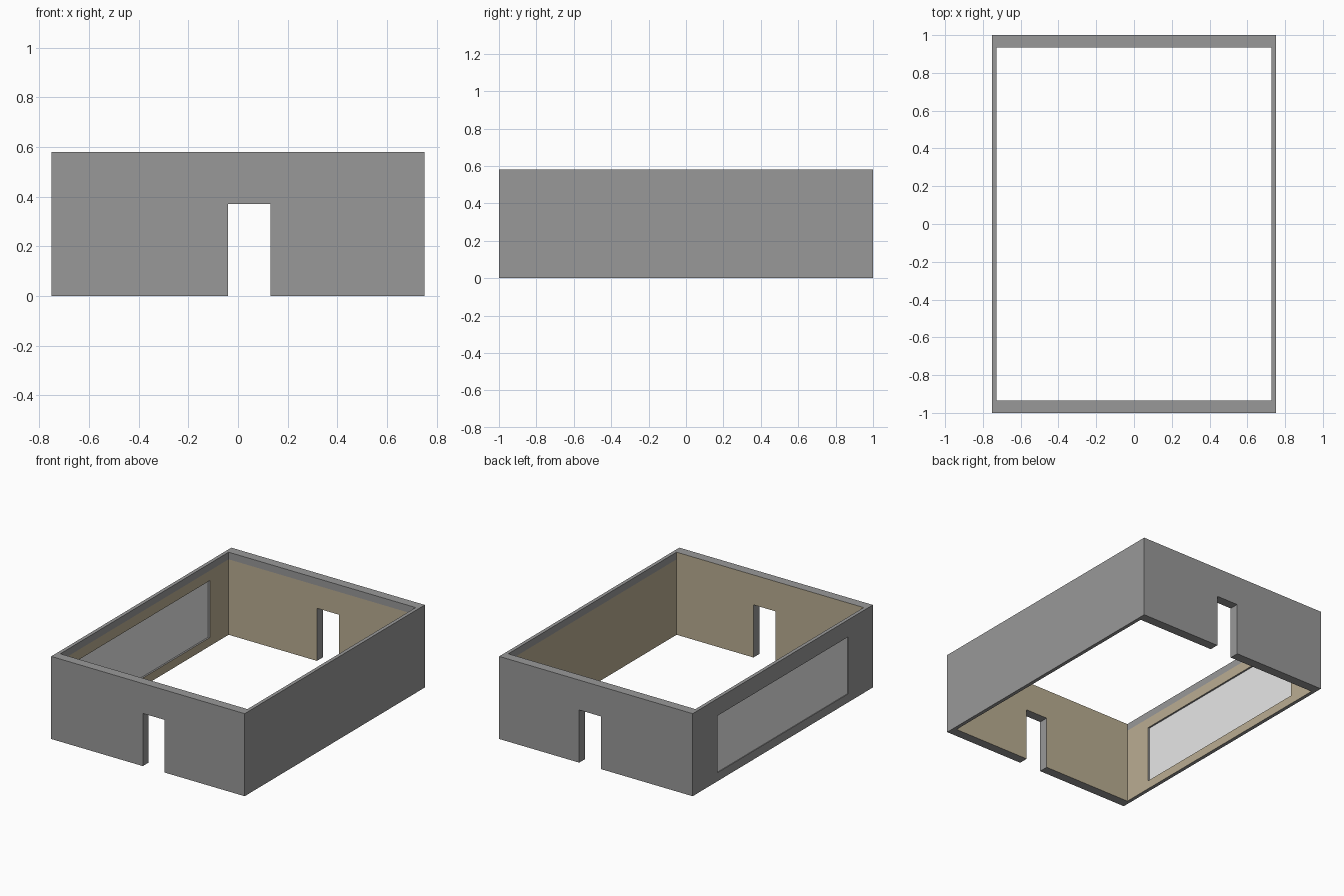
import bpy, bmesh
from mathutils import Vector

if "Cube" in bpy.data.objects:
    bpy.data.objects.remove(bpy.data.objects["Cube"])

OX, OY, H = 0.752, 1.0, 0.58        # outer half sizes and height
IX, IY = 0.727, 0.934               # inner half sizes
BAND = 0.53                         # inner lining stops here on three walls


def material(name, srgb):
    lin = [((c / 255 + 0.055) / 1.055) ** 2.4 for c in srgb]
    m = bpy.data.materials.new(name)
    m.diffuse_color = (*lin, 1)
    m.use_nodes = True
    m.node_tree.nodes["Principled BSDF"].inputs["Base Color"].default_value = m.diffuse_color
    return m


grey = material("wall grey", (153, 153, 153))
tan = material("lining tan", (186, 173, 146))
white = material("window white", (231, 231, 231))


def box(name, lo, hi, mat=None):
    bm = bmesh.new()
    bmesh.ops.create_cube(bm, size=1)
    lo, hi = Vector(lo), Vector(hi)
    for v in bm.verts:
        v.co = (lo + hi) / 2 + v.co * (hi - lo)
    me = bpy.data.meshes.new(name)
    bm.to_mesh(me)
    bm.free()
    ob = bpy.data.objects.new(name, me)
    bpy.context.collection.objects.link(ob)
    if mat:
        me.materials.append(mat)
    return ob


# Wall shell: one block cut by the room, the two doorways and the window
walls = box("walls", (-OX, -OY, 0), (OX, OY, H), grey)
walls.data.materials.append(tan)
cutters = [
    box("room_cutter", (-IX, -IY, -0.2), (IX, IY, H + 0.2)),
    box("door_cutter", (-0.04, -1.2, -0.1), (0.13, 1.2, 0.37)),
    box("window_cutter", (-0.9, -0.725, 0.06), (-0.6, 0.725, 0.46)),
]
for c in cutters:
    c.hide_render = True
    mod = walls.modifiers.new(c.name, 'BOOLEAN')
    mod.operation = 'DIFFERENCE'
    mod.solver = 'EXACT'
    mod.object = c
deps = bpy.context.evaluated_depsgraph_get()
cut = bpy.data.meshes.new_from_object(walls.evaluated_get(deps))
walls.modifiers.clear()
walls.data = cut
cut.materials.clear()
cut.materials.append(grey)
cut.materials.append(tan)
for c in cutters:
    bpy.data.objects.remove(c)


# Inner lining: tan on the room faces, below the band except on the front wall
def is_inner(f):
    c, n = f.calc_center_median(), f.normal
    return ((abs(abs(c.x) - IX) < 1e-3 and n.x * c.x < -0.1) or
            (abs(abs(c.y) - IY) < 1e-3 and n.y * c.y < -0.1))


bm = bmesh.new()
bm.from_mesh(cut)
bm.normal_update()
banded = [f for f in bm.faces if is_inner(f) and f.normal.y < 0.5]
geom = set(banded)
for f in banded:
    geom.update(f.edges)
    geom.update(f.verts)
bmesh.ops.bisect_plane(bm, geom=list(geom), plane_co=(0, 0, BAND), plane_no=(0, 0, 1))
bm.normal_update()
for f in bm.faces:
    f.smooth = False
    top = f.normal.y < 0.5 and min(v.co.z for v in f.verts) > BAND - 1e-3
    f.material_index = 1 if is_inner(f) and not top else 0
bm.to_mesh(cut)
bm.free()

# Window pane set into the left wall
box("window_pane", (-0.747, -0.725, 0.06), (-0.739, 0.725, 0.46), white)
